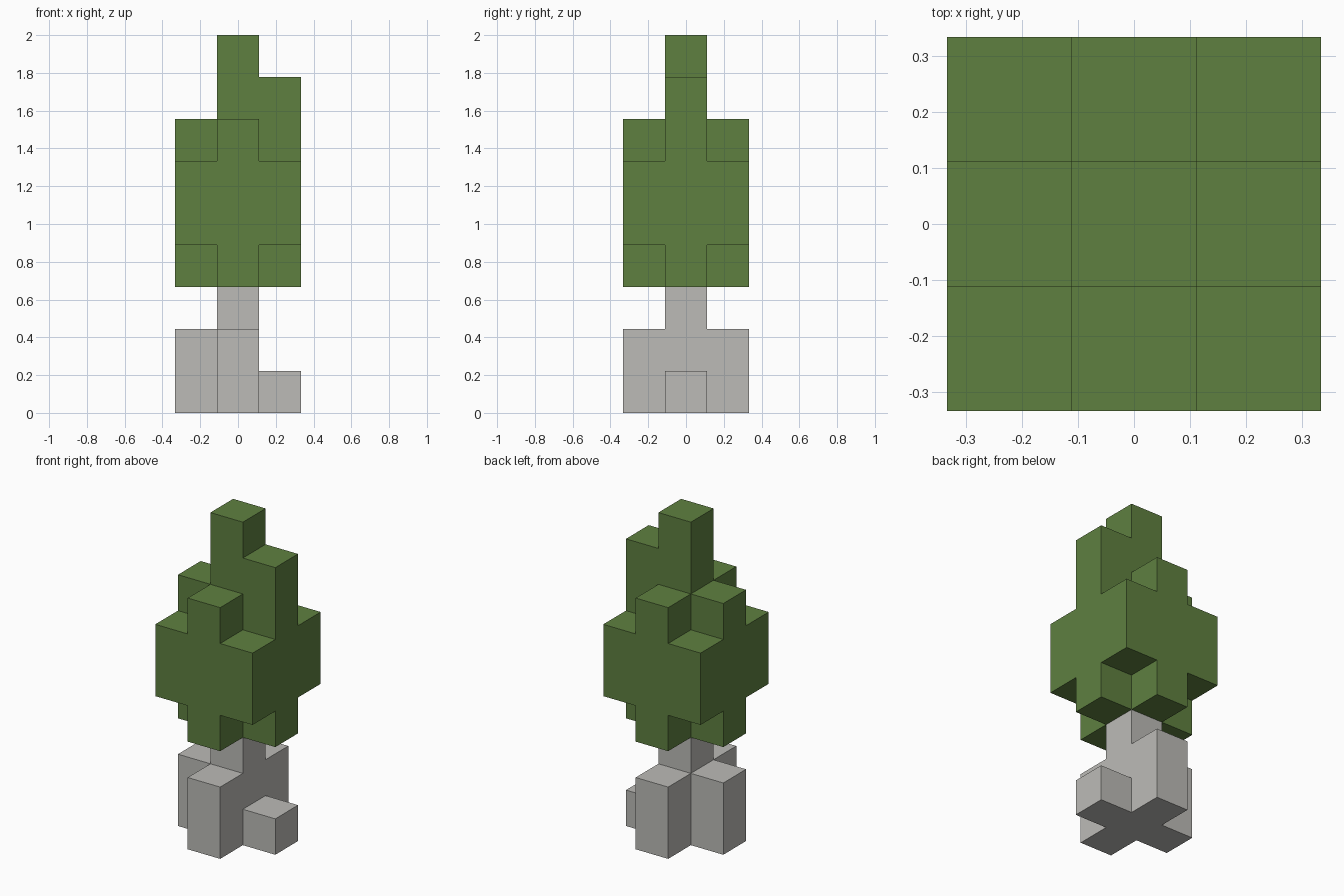
import bpy
import bmesh
from mathutils import Vector

UNIT = 2 / 9  # edge of one block

cube = bpy.data.objects.get("Cube")
if cube:
    bpy.data.objects.remove(cube, do_unlink=True)


def make_material(name, rgb):
    mat = bpy.data.materials.new(name)
    mat.use_nodes = True
    colour = (*rgb, 1)
    mat.diffuse_color = colour
    mat.node_tree.nodes["Principled BSDF"].inputs["Base Color"].default_value = colour
    return mat


def block_shape(name, columns, mat):
    """Skin a set of block columns, {(x, y): (bottom, top)}, as one closed mesh."""
    cells = {(x, y, z) for (x, y), (low, high) in columns.items() for z in range(low, high)}
    bm = bmesh.new()
    for cell in cells:
        centre = Vector(cell) + Vector((0, 0, 0.5))
        for axis in range(3):
            for sign in (-1, 1):
                normal = Vector((0, 0, 0))
                normal[axis] = sign
                if tuple(int(c + n) for c, n in zip(cell, normal)) in cells:
                    continue
                # Only faces open to the outside are built
                u = normal.yzx
                v = normal.cross(u)
                corners = (u + v, v - u, -u - v, u - v)
                bm.faces.new([bm.verts.new((centre + (normal + c) / 2) * UNIT) for c in corners])
    bmesh.ops.remove_doubles(bm, verts=bm.verts[:], dist=0.001)
    # Merge flush block faces into large flat faces
    bmesh.ops.dissolve_limit(bm, angle_limit=0.01, verts=bm.verts[:], edges=bm.edges[:])
    bmesh.ops.recalc_face_normals(bm, faces=bm.faces[:])
    mesh = bpy.data.meshes.new(name)
    bm.to_mesh(mesh)
    bm.free()
    mesh.materials.append(mat)
    obj = bpy.data.objects.new(name, mesh)
    bpy.context.collection.objects.link(obj)
    return obj


bark = make_material("pale grey bark", (0.503, 0.497, 0.474))
leaf = make_material("leaf green", (0.114, 0.216, 0.051))

# Trunk with three tall roots and one short root
trunk = {(0, 0): (0, 3), (1, 0): (0, 1)}
trunk.update({side: (0, 2) for side in ((-1, 0), (0, -1), (0, 1))})
block_shape("trunk", trunk, bark)

# Crown: wide middle, cross-shaped above and below, stepped peak
crown = {(x, y): (4, 6) for x in (-1, 1) for y in (-1, 1)}
crown.update({side: (3, 7) for side in ((-1, 0), (0, -1), (0, 1))})
crown.update({(1, 0): (3, 8), (0, 0): (3, 9)})
block_shape("leaf_crown", crown, leaf)
